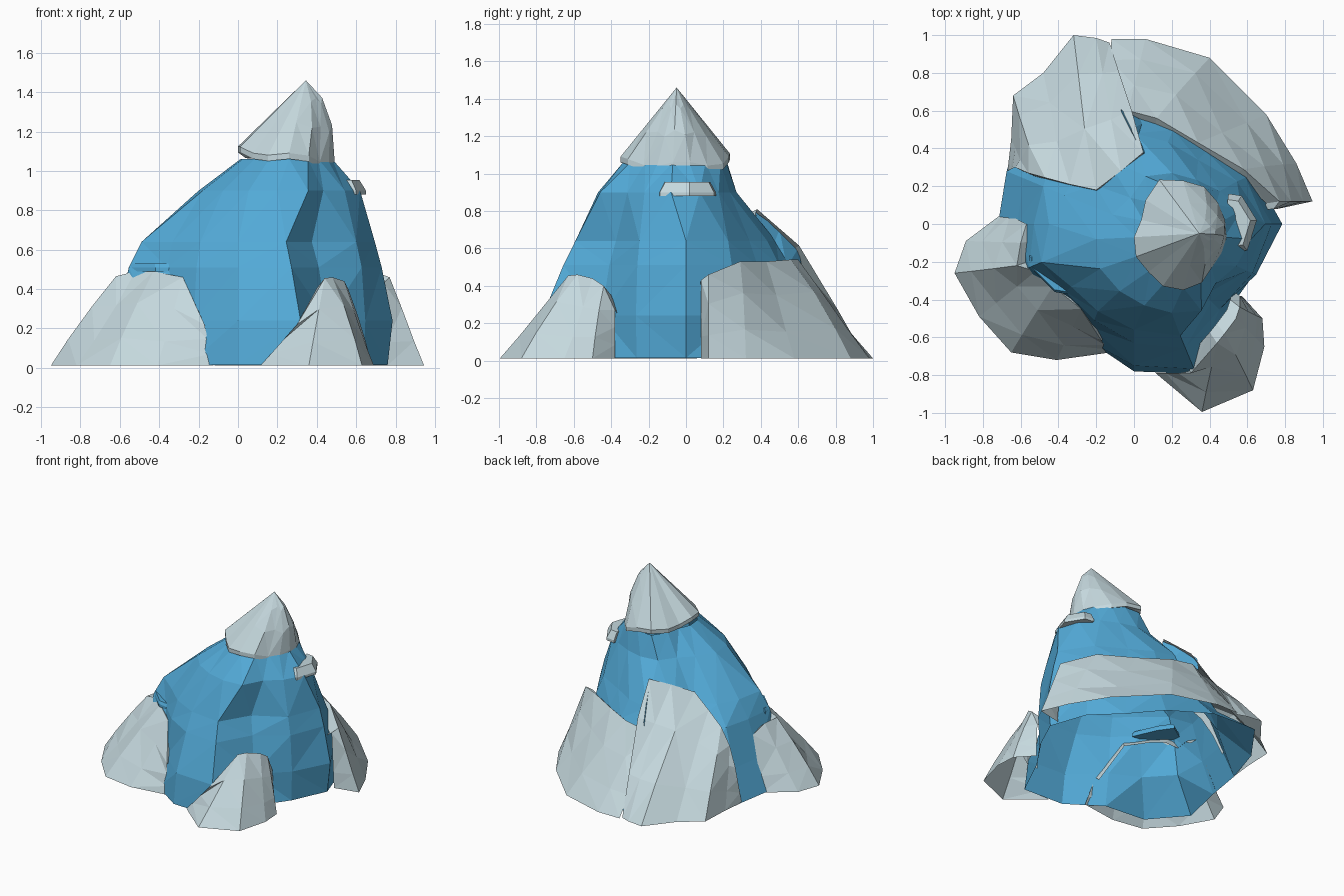
import bpy, bmesh, math
from mathutils import Vector

if "Cube" in bpy.data.objects:
    bpy.data.objects.remove(bpy.data.objects["Cube"])


def material(name, col):
    m = bpy.data.materials.new(name)
    m.diffuse_color = (*col, 1)
    m.use_nodes = True
    m.node_tree.nodes["Principled BSDF"].inputs["Base Color"].default_value = m.diffuse_color
    return m


ROCK = material("blue rock", (0.085, 0.40, 0.68))
SNOW = material("pale snow", (0.56, 0.69, 0.73))


def skin(name, rows, mat, closed):
    """Flat-faced skin through rows of points with equal counts."""
    bm = bmesh.new()
    vs = [[bm.verts.new(p) for p in row] for row in rows]
    n = len(rows[0])
    for a, b in zip(vs, vs[1:]):
        for i in range(n if closed else n - 1):
            j = (i + 1) % n
            bm.faces.new((a[i], a[j], b[j], b[i]))
    bmesh.ops.remove_doubles(bm, verts=bm.verts[:], dist=0.0005)
    bmesh.ops.triangulate(bm, faces=bm.faces[:])
    bm.normal_update()
    me = bpy.data.meshes.new(name)
    bm.to_mesh(me)
    bm.free()
    me.materials.append(mat)
    ob = bpy.data.objects.new(name, me)
    bpy.context.collection.objects.link(ob)
    return ob


def ring(z, cx, cy, radii):
    n = len(radii)
    return [Vector((cx + r * math.cos(i * math.tau / n),
                    cy + r * math.sin(i * math.tau / n), z))
            for i, r in enumerate(radii)]


# Rock body: open shell, 16 radii per level, starting at +x
RIM = [.23, .24, .26, .29, .30, .33, .28, .24, .26, .27, .26, .28, .28, .26, .22, .22]
body = [
    ring(.015, 0, 0, [.76, .72, .66, .74, .86, .95, .82, .73, .72, .86, .82, .66, .78, .86, .68, .69]),
    ring(.24, 0, 0, [.785, .69, .59, .60, .65, .65, .58, .63, .62, .66, .62, .59, .75, .83, .64, .70]),
    ring(.51, 0, 0, [.73, .64, .54, .54, .57, .50, .40, .52, .53, .60, .51, .55, .63, .71, .58, .68]),
    ring(.64, 0, 0, [.695, .59, .48, .47, .48, .38, .29, .40, .45, .53, .47, .50, .56, .64, .53, .65]),
    ring(.90, .20, -.08, [.42, .40, .36, .34, .35, .36, .31, .34, .40, .41, .39, .38, .39, .41, .33, .37]),
    ring(1.06, .26, -.07, [r * .95 for r in RIM]),
]
skin("rock_body", body, ROCK, True)

# Snow cap: tilted rim with a thin lip, rising to the off-centre peak
peak = Vector((.345, -.05, 1.46))
rim = ring(1.08, .26, -.07, RIM)
for i, p in enumerate(rim):
    p.z += -.13 * (p.x - .25) + .012 * (-1) ** (i // 2)


def toward_peak(t, bulge):
    out = []
    for i, p in enumerate(rim):
        q = p.lerp(peak, t + .03 * (-1) ** i)
        q.x += bulge * max(0, p.x - .26) / .23
        out.append(q)
    return out


inner = [Vector((.26 + (p.x - .26) * .8, -.07 + (p.y + .07) * .8, p.z - .02)) for p in rim]
lip = [p - Vector((0, 0, .03)) for p in rim]
skin("snow_cap", [inner, lip, rim, toward_peak(.4, .05), toward_peak(.75, .05),
                  [peak.copy() for _ in rim]], SNOW, True)


def drift(name, base, top, bulge, tuck=.05, lift=0):
    """Snow drift: base outline up to a crest, then tucked into the rock.
    lift swells the first end, fading to nothing at the last."""
    base = [Vector((x, y, .012)) for x, y in base]
    top = [Vector(p) for p in top]
    rows = [base]
    n = len(base) - 1
    for t, w in ((.28, .5), (.65, 1)):
        row = []
        for i, (a, b) in enumerate(zip(base, top)):
            q = a.lerp(b, t)
            out = Vector((q.x, q.y, 0)).normalized()
            k = (bulge * w + .007 * (-1) ** i) * math.sin(math.pi * i / n)
            up = lift * w * (1 - i / n)
            row.append(q + out * (k + up * .25) + Vector((0, 0, k + up)))
        rows.append(row)
    rows.append(top)
    rows.append([Vector((p.x * .91, p.y * .91, p.z - tuck)) for p in top])
    return skin(name, rows, SNOW, False)


# Two drifts wrapping the back; they cross behind the notch
drift("back_right_drift",
      [(.76, .08), (.945, .12), (.86, .32), (.70, .58), (.40, .88), (.06, .98), (-.12, .98)],
      [(.74, .08, .43), (.77, .12, .46), (.58, .29, .53), (.34, .43, .53), (.12, .56, .54),
       (-.03, .60, .54), (-.13, .58, .50)], .008)
drift("back_left_drift",
      [(-.13, .96), (-.20, .985), (-.32, 1.0), (-.48, .80), (-.64, .68), (-.65, .45), (-.67, .28)],
      [(.05, .38, .81), (-.07, .28, .76), (-.20, .18, .70),
       (-.34, .21, .61), (-.47, .245, .53), (-.56, .27, .42), (-.63, .30, .28)], .025, .12, .085)

# Rock rib filling the notch under the edge of the left drift
skin("rock_rib", [[Vector(p) for p in row] for row in (
    [(.05, .37, .795), (-.02, .50, .70), (-.07, .60, .60)],
    [(.12, .42, .50), (.06, .54, .50), (-.07, .62, .50)])], ROCK, False)

# Drift at the front left
drift("left_drift",
      [(-.69, .06), (-.89, -.09), (-.95, -.26), (-.82, -.49), (-.65, -.68), (-.41, -.72), (-.125, -.68)],
      [(-.57, .0, .40), (-.60, -.10, .46), (-.62, -.22, .465), (-.52, -.25, .49),
       (-.43, -.33, .49), (-.28, -.45, .46), (-.17, -.62, .22)], 0)

# Drift at the front right
drift("right_drift",
      [(.115, -.79), (.36, -.995), (.63, -.88), (.69, -.65), (.68, -.50), (.57, -.38)],
      [(.30, -.79, .22), (.44, -.63, .455), (.48, -.58, .46), (.54, -.50, .44),
       (.56, -.44, .40), (.56, -.38, .27)], .004)


def wedge(name, outline, z0, z1, shrink, slide, mat):
    """Closed slab whose upper outline is drawn in and slid sideways."""
    c = sum((Vector((x, y, 0)) for x, y in outline), Vector()) / len(outline)
    rows = []
    for z, s, d in ((z0, 0, 0), (z0, 1, 0), (z0 + .02, 1, 0), (z1, shrink, slide), (z1, 0, slide)):
        rows.append([Vector((c.x + d + (x - c.x) * s, c.y + (y - c.y) * s, z)) for x, y in outline])
    return skin(name, rows, mat, True)


# Small snowy shelf on the right, rock lip on the left
wedge("snow_shelf", [(.60, -.14), (.65, .02), (.57, .15), (.50, .16), (.49, 0), (.52, -.15)],
      .88, .955, .8, -.015, SNOW)
wedge("rock_lip", [(-.45, -.10), (-.555, -.17), (-.55, -.23), (-.42, -.36), (-.30, -.38), (-.38, -.2)],
      .49, .53, .9, 0, ROCK)
